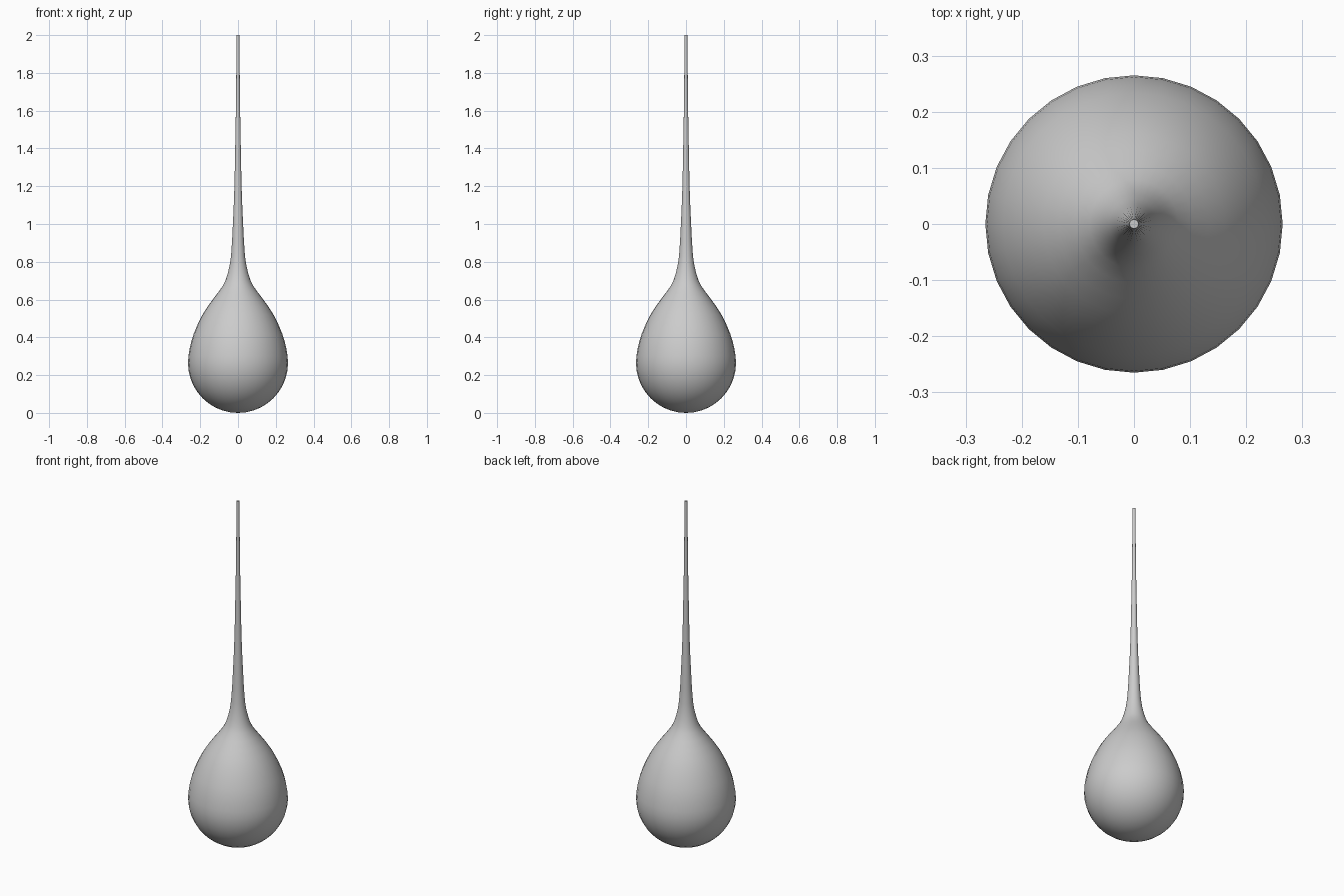
import bpy, bmesh, math
from mathutils import Vector

if "Cube" in bpy.data.objects:
    bpy.data.objects.remove(bpy.data.objects["Cube"])

SIDES = 32
R = 0.265

# Round lower half of the drop
profile = [(R * math.sin(a), R - R * math.cos(a))
           for a in (math.pi / 2 * i / 10 for i in range(1, 11))]

# Shoulder, neck and long thin stem: (radius, height)
upper = [(0.26, 0.2), (R, 0.265), (0.256, 0.34), (0.234, 0.42), (0.188, 0.52),
         (0.134, 0.6), (0.079, 0.675), (0.054, 0.74), (0.037, 0.83),
         (0.027, 1.0), (0.019, 1.2), (0.014, 1.45), (0.010, 1.7), (0.008, 2.0), (0.008, 2.2)]


def catmull(a, b, c, d, t):
    return 0.5 * (2 * b + (c - a) * t + (2 * a - 5 * b + 4 * c - d) * t * t
                  + (3 * b - a - 3 * c + d) * t ** 3)


pts = [Vector(p) for p in upper]
for i in range(1, len(pts) - 2):
    for t in (0.5, 1.0):
        profile.append(tuple(catmull(*pts[i - 1:i + 3], t)))

# Lathe the profile around z
bm = bmesh.new()
rings = [[bm.verts.new((r * math.cos(2 * math.pi * k / SIDES),
                        r * math.sin(2 * math.pi * k / SIDES), z))
          for k in range(SIDES)] for r, z in profile]
for lo, hi in zip(rings, rings[1:]):
    for k in range(SIDES):
        n = (k + 1) % SIDES
        bm.faces.new((lo[k], lo[n], hi[n], hi[k]))

# Bottom pole and flat stem tip
pole = bm.verts.new((0, 0, 0))
for k in range(SIDES):
    bm.faces.new((pole, rings[0][(k + 1) % SIDES], rings[0][k]))
bm.faces.new(rings[-1])
bmesh.ops.recalc_face_normals(bm, faces=bm.faces[:])

mesh = bpy.data.meshes.new("teardrop")
bm.to_mesh(mesh)
bm.free()
drop = bpy.data.objects.new("teardrop", mesh)
bpy.context.collection.objects.link(drop)
bpy.context.view_layer.objects.active = drop
drop.select_set(True)
bpy.ops.object.shade_smooth_by_angle(angle=math.radians(40))
